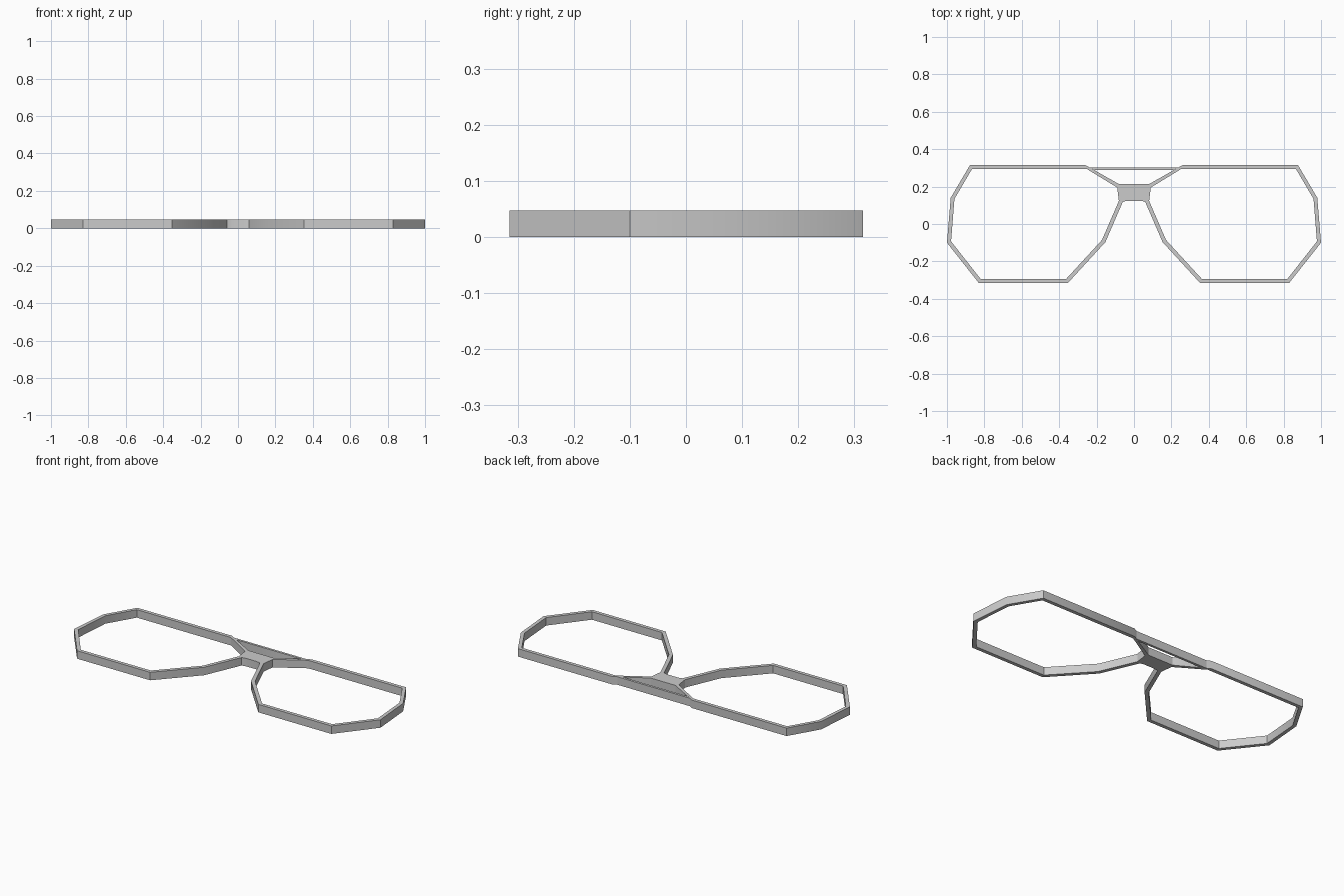
import bpy
import bmesh
from math import radians

cube = bpy.data.objects.get("Cube")
if cube:
    bpy.data.objects.remove(cube, do_unlink=True)

HEIGHT = 0.047
GREY = (0.6, 0.6, 0.6, 1)

material = bpy.data.materials.new("grey plastic")
material.use_nodes = True
material.diffuse_color = GREY
material.node_tree.nodes["Principled BSDF"].inputs["Base Color"].default_value = GREY


def slab(name, polygons):
    """Extrude flat polygons upwards into one welded solid."""
    bm = bmesh.new()
    for polygon in polygons:
        bm.faces.new([bm.verts.new((x, y, 0)) for x, y in polygon])
    bmesh.ops.remove_doubles(bm, verts=bm.verts, dist=0.0001)
    bmesh.ops.recalc_face_normals(bm, faces=bm.faces)
    result = bmesh.ops.extrude_face_region(bm, geom=bm.faces[:], use_keep_orig=True)
    top = [v for v in result["geom"] if isinstance(v, bmesh.types.BMVert)]
    bmesh.ops.translate(bm, verts=top, vec=(0, 0, HEIGHT))
    bmesh.ops.recalc_face_normals(bm, faces=bm.faces)
    mesh = bpy.data.meshes.new(name)
    bm.to_mesh(mesh)
    bm.free()
    mesh.materials.append(material)
    obj = bpy.data.objects.new(name, mesh)
    bpy.context.collection.objects.link(obj)
    bpy.ops.object.select_all(action="DESELECT")
    obj.select_set(True)
    bpy.context.view_layer.objects.active = obj
    bpy.ops.object.shade_smooth_by_angle(angle=radians(30))


def mirrored(points):
    """Close a half outline with its reflection across x = 0."""
    return points + [(-x, y) for x, y in reversed(points)]


# Rim outlines, running from the top of the bridge round to its bottom
outer = [(0.08, 0.213), (0.26, 0.315), (0.877, 0.315), (0.98, 0.14), (1.0, -0.1),
         (0.83, -0.315), (0.353, -0.315), (0.153, -0.097), (0.06, 0.118)]
inner = [(0.09, 0.195), (0.252, 0.294), (0.866, 0.294), (0.96, 0.134), (0.978, -0.093),
         (0.82, -0.294), (0.363, -0.294), (0.171, -0.085), (0.081, 0.123)]

# Octagonal rims
for name, side in (("left_rim", 1), ("right_rim", -1)):
    out = [(side * x, y) for x, y in outer]
    inn = [(side * x, y) for x, y in inner]
    slab(name, [(out[i], out[i + 1], inn[i + 1], inn[i]) for i in range(len(out) - 1)])

# Nose bridge with a softly arched underside
slab("nose_bridge", [mirrored([outer[0], inner[0], inner[-1], outer[-1],
                               (0.048, 0.122), (0.03, 0.124)])])

# Thin brow bar between the rims
slab("brow_bar", [mirrored([(0.237, 0.302), (0.212, 0.288)])])
